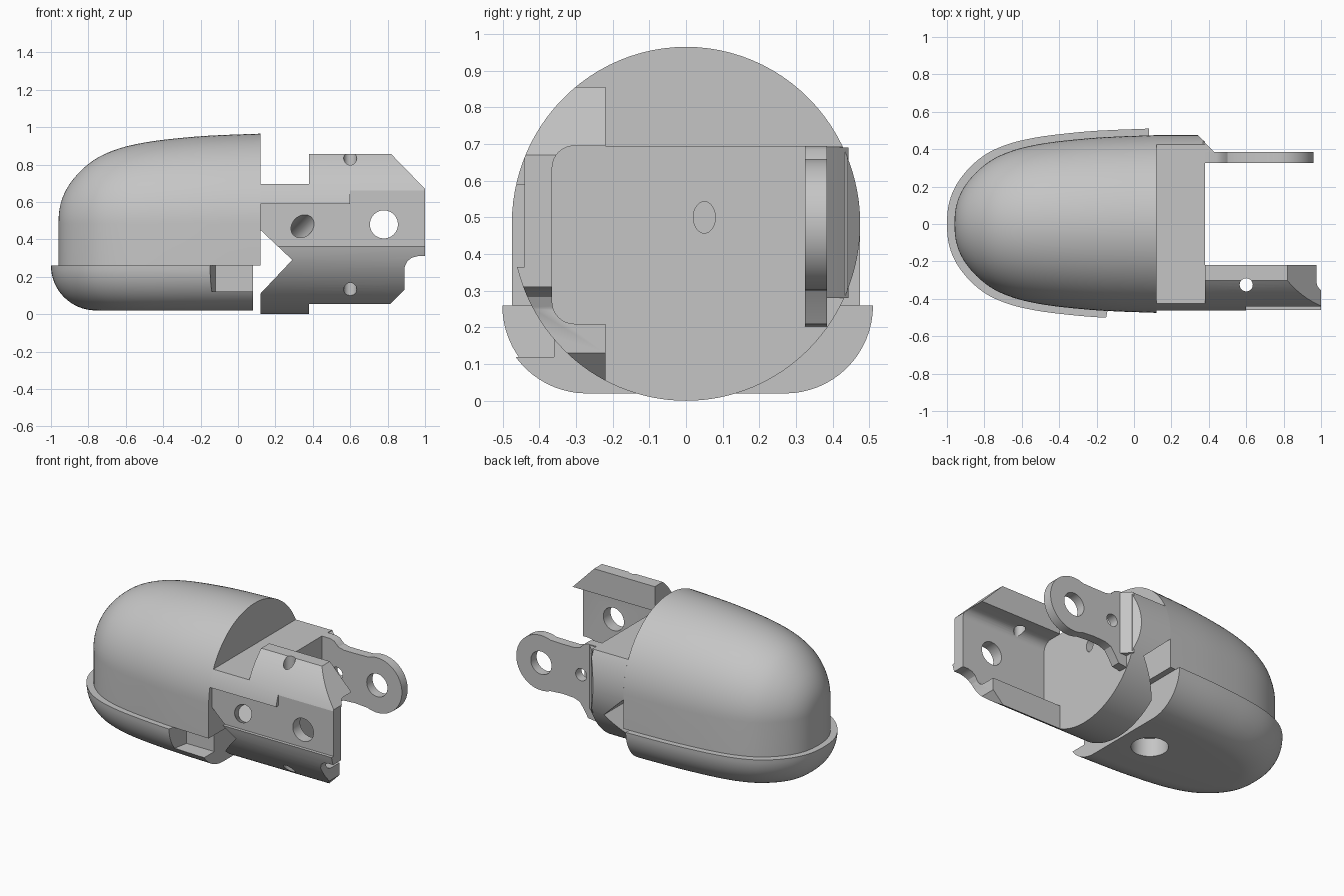
import bpy, bmesh, math
from mathutils import Vector, Matrix

if "Cube" in bpy.data.objects:
    bpy.data.objects.remove(bpy.data.objects["Cube"], do_unlink=True)

grey = bpy.data.materials.new("light grey")
grey.use_nodes = True
COL = (0.56, 0.56, 0.56, 1)
grey.diffuse_color = COL
grey.node_tree.nodes["Principled BSDF"].inputs["Base Color"].default_value = COL

ZC, RZ, RY = 0.4825, 0.4825, 0.475   # body axis height and radii


def finish(bm, name):
    bmesh.ops.remove_doubles(bm, verts=bm.verts, dist=1e-5)
    bmesh.ops.recalc_face_normals(bm, faces=bm.faces)
    me = bpy.data.meshes.new(name)
    bm.to_mesh(me)
    bm.free()
    me.materials.append(grey)
    ob = bpy.data.objects.new(name, me)
    bpy.context.collection.objects.link(ob)
    return ob


def prism(name, outline, a, b, axis="y"):
    """Extrude a 2D outline: xz along y, xy along z, or yz along x."""
    place = {"y": lambda p, t: (p[0], t, p[1]),
             "z": lambda p, t: (p[0], p[1], t),
             "x": lambda p, t: (t, p[0], p[1])}[axis]
    bm = bmesh.new()
    f = bm.faces.new([bm.verts.new(place(p, a)) for p in outline])
    ext = bmesh.ops.extrude_face_region(bm, geom=[f])["geom"]
    step = Vector(place((0, 0), b - a))
    bmesh.ops.translate(bm, vec=step, verts=[v for v in ext if isinstance(v, bmesh.types.BMVert)])
    return finish(bm, name)


def box(x0, x1, y0, y1, z0, z1):
    return prism("cutter", [(x0, z0), (x1, z0), (x1, z1), (x0, z1)], y0, y1)


def ring(cx, cy, r1, r2=None, n=40, a0=0, a1=360):
    r2 = r2 or r1
    full = abs(a1 - a0) == 360
    return [(cx + r1 * math.cos(math.radians(a0 + (a1 - a0) * i / n)),
             cy + r2 * math.sin(math.radians(a0 + (a1 - a0) * i / n)))
            for i in range(n if full else n + 1)]


def cut(ob, *cutters):
    for c in cutters:
        c.hide_render = True
        m = ob.modifiers.new("cut", "BOOLEAN")
        m.operation, m.solver, m.object = "DIFFERENCE", "EXACT", c
        bpy.context.view_layer.objects.active = ob
        bpy.ops.object.modifier_apply(modifier=m.name)
        bpy.data.objects.remove(c, do_unlink=True)


def loft(name, sections):
    """Skin closed sections of equal length and cap both ends."""
    bm = bmesh.new()
    rows = [[bm.verts.new(p) for p in s] for s in sections]
    n = len(rows[0])
    for a, b in zip(rows, rows[1:]):
        for i in range(n):
            j = (i + 1) % n
            bm.faces.new((a[i], a[j], b[j], b[i]))
    for r in (rows[0], rows[-1]):
        bm.faces.new(r)
    bmesh.ops.dissolve_degenerate(bm, dist=1e-5, edges=bm.edges)
    return finish(bm, name)


# Bullet profile: x and radius, refined with a Catmull-Rom spline
PTS = [(-.96, 0), (-.957, .06), (-.945, .12), (-.92, .18), (-.88, .24), (-.82, .303),
       (-.74, .36), (-.63, .405), (-.5, .435), (-.35, .455), (-.15, .472), (.12, .4825)]


def refine(pts, k=3):
    out = []
    for i in range(len(pts) - 1):
        p = [Vector(pts[max(0, min(len(pts) - 1, i + d))]) for d in (-1, 0, 1, 2)]
        for s in range(k):
            t = s / k
            out.append(.5 * (2 * p[1] + (p[2] - p[0]) * t
                             + (2 * p[0] - 5 * p[1] + 4 * p[2] - p[3]) * t * t
                             + (3 * p[1] - p[0] - 3 * p[2] + p[3]) * t ** 3))
    return out + [Vector(pts[-1])]


profile = refine(PTS)

# Fingertip pad: half-round on top, straight walls below
sections = []
for x, r in profile:
    r = max(r, .002)
    arc = ring(0, ZC, r * RY / RZ, r, 48, 0, 180)
    sections.append([(x, r * RY / RZ, .26)] + [(x, y, z) for y, z in arc]
                    + [(x, -r * RY / RZ, .26)])
fingertip = loft("fingertip_pad", sections)

# Lower shell: the same plan, wider, with a rounded underside
layers = []
for i in range(17):
    a = math.pi / 2 * i / 16
    d, z = .24 * (1 - math.cos(a)), .26 - .24 * math.sin(a)
    half = [(.08 - (.12 - x) * (1.08 - d) / 1.08, r / RZ * (.51 - d)) for x, r in profile]
    layers.append([(x, y, z) for x, y in reversed(half)] + [(x, -y, z) for x, y in half[1:]])
shell = loft("lower_shell", layers)
cut(shell,
    prism("cutter", [(-.17, -.6), (.2, -.6), (.2, -.36), (-.12, -.36)], .12, .3, "z"),
    prism("cutter", ring(-.12, 0, .11), -.1, .14, "z"))

# Knuckle and front cheek, carved from one round bar
knuckle = prism("knuckle_and_front_cheek", ring(0, ZC, RY, RZ, 128), .12, 1.0, "x")
pocket = (ring(-.305, .635, .06, n=8, a0=180, a1=90) + [(-.1, .695), (-.1, .21)]
          + ring(-.305, .27, .06, n=8, a0=270, a1=180))
cut(knuckle,
    box(.38, 1.2, -.22, .6, -.1, 1.1),                        # fork gap
    prism("cutter", pocket, .38, 1.2, "x"),                   # cheek pocket
    box(0, .38, -.6, .6, .695, 1.1),                          # flat top
    box(.3, 1.2, -.6, 0, .855, 1.1),                          # cheek top
    prism("cutter", [(.81, .865), (1.1, .567), (1.1, 1), (.81, 1)], -.6, 0),
    prism("cutter", [(1.1, .31), (.96, .31), (.93, .302), (.905, .283), (.89, .25),
                     (.89, .13), (.81, .05), (.81, -.1), (1.1, -.1)], -.6, 0),
    prism("cutter", [(.05, .365), (1.1, .365), (1.1, .66), (.6, .66), (.6, .59), (.05, .59)],
          -.6, -.44),                                         # recessed flat
    prism("cutter", [(.1, .09), (.12, .11), (.29, .29), (.12, .45), (.1, .47)], -.6, .6),
    prism("cutter", [(.3, .515), (.42, .4), (.42, .6), (.3, .6)], -.1, 1.1, "z"),
    prism("cutter", ring(.6, -.325, .035), -.1, 1.1, "z"),    # pin hole
    prism("cutter", ring(.78, .48, .075), -.6, 0),            # axle hole
    prism("cutter", ring(.05, .5, .03, .043), .3, .5, "x"))   # cord hole

# Slanted cord hole in the cheek
cord = prism("cutter", ring(0, 0, .055), -.15, .22, "z")
cord.matrix_world = (Matrix.Translation((.355, -.46, .48))
                     @ Vector((-.5, 1, -.5)).to_track_quat("Z", "Y").to_matrix().to_4x4())
bpy.context.view_layer.update()
cut(knuckle, cord)

# Rear lug: round eye on a neck that flares into the knuckle
outline = ([(.36, .695), (.44, .695), (.47, .685), (.5, .655), (.54, .645), (.62, .645)]
           + ring(.78, .48, .18, n=36, a0=112, a1=-112)
           + [(.62, .32), (.54, .315), (.5, .3), (.47, .26), (.44, .21), (.36, .2)])
lug = prism("rear_lug", outline, .325, .385)
cut(lug, prism("cutter", ring(.78, .48, .075), .2, .6),
    prism("cutter", ring(.49, .48, .04), .2, .6))

# Bevelled shoulder between knuckle and lug
shoulder = prism("rear_shoulder", [(.37, .38), (.37, .443), (.38, .434), (.43, .385), (.43, .38)],
                 .28, .69, "z")

for ob in (fingertip, shell, knuckle, lug, shoulder):
    bpy.ops.object.select_all(action="DESELECT")
    ob.select_set(True)
    bpy.context.view_layer.objects.active = ob
    bpy.ops.object.shade_smooth_by_angle(angle=math.radians(28))
